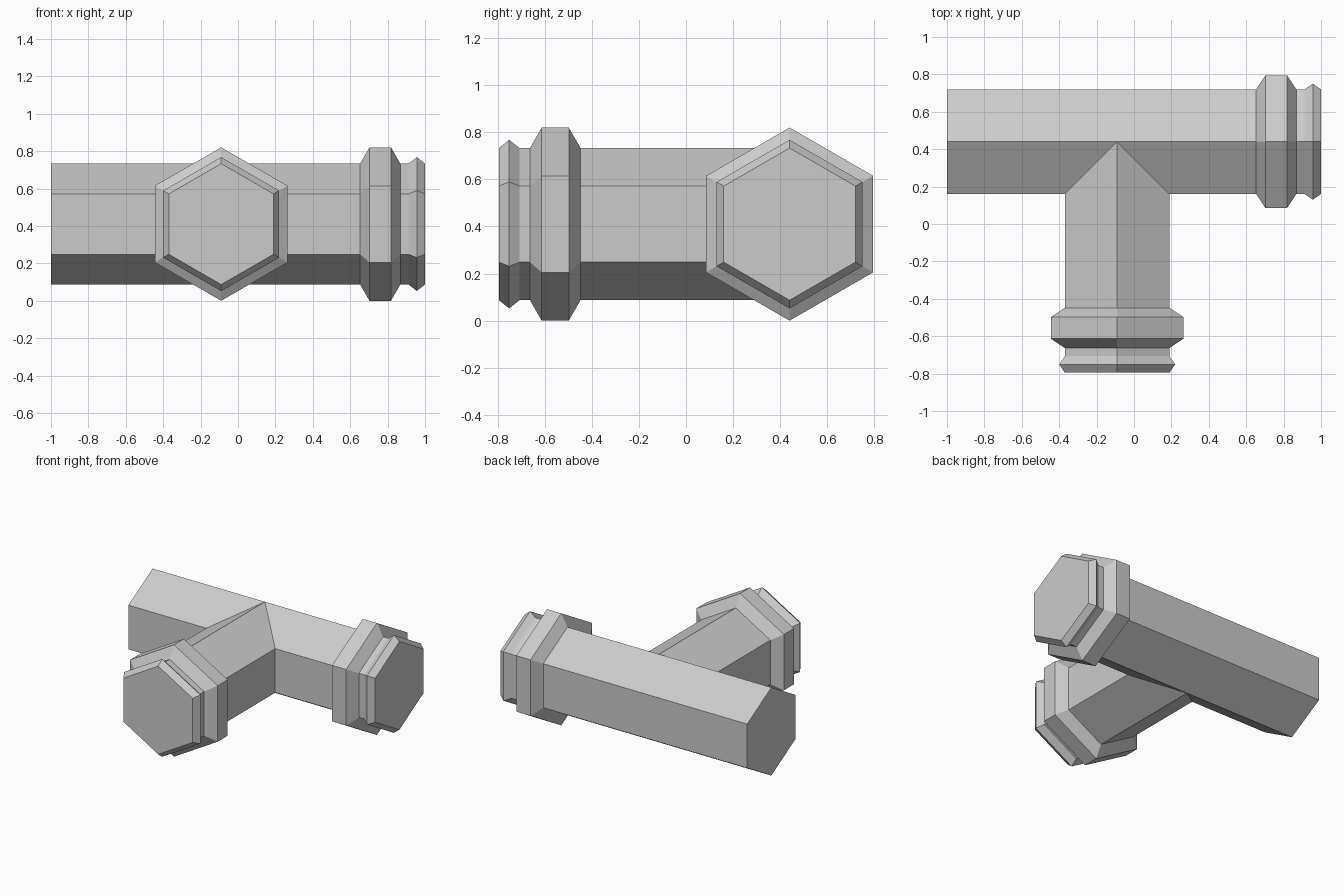
import bpy, bmesh, math
from mathutils import Vector

if "Cube" in bpy.data.objects:
    bpy.data.objects.remove(bpy.data.objects["Cube"])

R, RIB, LIP = 0.323, 0.41, 0.358
CX, CY, CZ = -0.09, 0.44, 0.41

# collar and lip profile: (distance back from the open end, radius)
COLLAR = [(0.347, R), (0.297, RIB), (0.182, RIB), (0.132, R),
          (0.088, R), (0.044, LIP), (0.0, R)]

bm = bmesh.new()


def hexagon(r):
    return [(r * math.sin(i * math.pi / 3), r * math.cos(i * math.pi / 3)) for i in range(6)]


def skin(rings, cap_start):
    rows = [[bm.verts.new(p) for p in ring] for ring in rings]
    faces = []
    for a, b in zip(rows, rows[1:]):
        for i in range(6):
            j = (i + 1) % 6
            faces.append(bm.faces.new((a[i], a[j], b[j], b[i])))
    faces.append(bm.faces.new(rows[-1]))
    if cap_start:
        faces.append(bm.faces.new(rows[0]))
    return faces


# main run along x, capped at both ends
stations = [(-1.0, R)] + [(1.0 - d, r) for d, r in COLLAR]
main = skin([[(x, CY + u, CZ + v) for u, v in hexagon(r)] for x, r in stations], True)

# open the front of the run along the two mitre planes
for s in (1, -1):
    front = [f for f in bm.faces if f.calc_center_median().y < CY - 0.01
             and min(v.co.x for v in f.verts) < CX and max(v.co.x for v in f.verts) < 0.7]
    geom = set(front)
    for f in front:
        geom.update(f.edges)
        geom.update(f.verts)
    bmesh.ops.bisect_plane(bm, geom=list(geom), dist=1e-5,
                           plane_co=Vector((CX, CY, CZ)), plane_no=Vector((1, s, 0)))
inside = []
for f in bm.faces:
    c = f.calc_center_median()
    if abs(c.x - CX) < CY - c.y - 1e-4:
        inside.append(f)
bmesh.ops.delete(bm, geom=inside, context='FACES')

# branch toward the front, starting on the mitre
rings = [[(CX + u, CY - abs(u), CZ + v) for u, v in hexagon(R)]]
rings += [[(CX + u, -0.795 + d, CZ + v) for u, v in hexagon(r)] for d, r in COLLAR]
skin(rings, False)

bmesh.ops.remove_doubles(bm, verts=bm.verts, dist=1e-4)
bmesh.ops.dissolve_limit(bm, angle_limit=0.01, verts=bm.verts, edges=bm.edges)
bmesh.ops.recalc_face_normals(bm, faces=bm.faces)

mesh = bpy.data.meshes.new("tee_pipe")
bm.to_mesh(mesh)
bm.free()
bpy.context.collection.objects.link(bpy.data.objects.new("tee_pipe", mesh))
